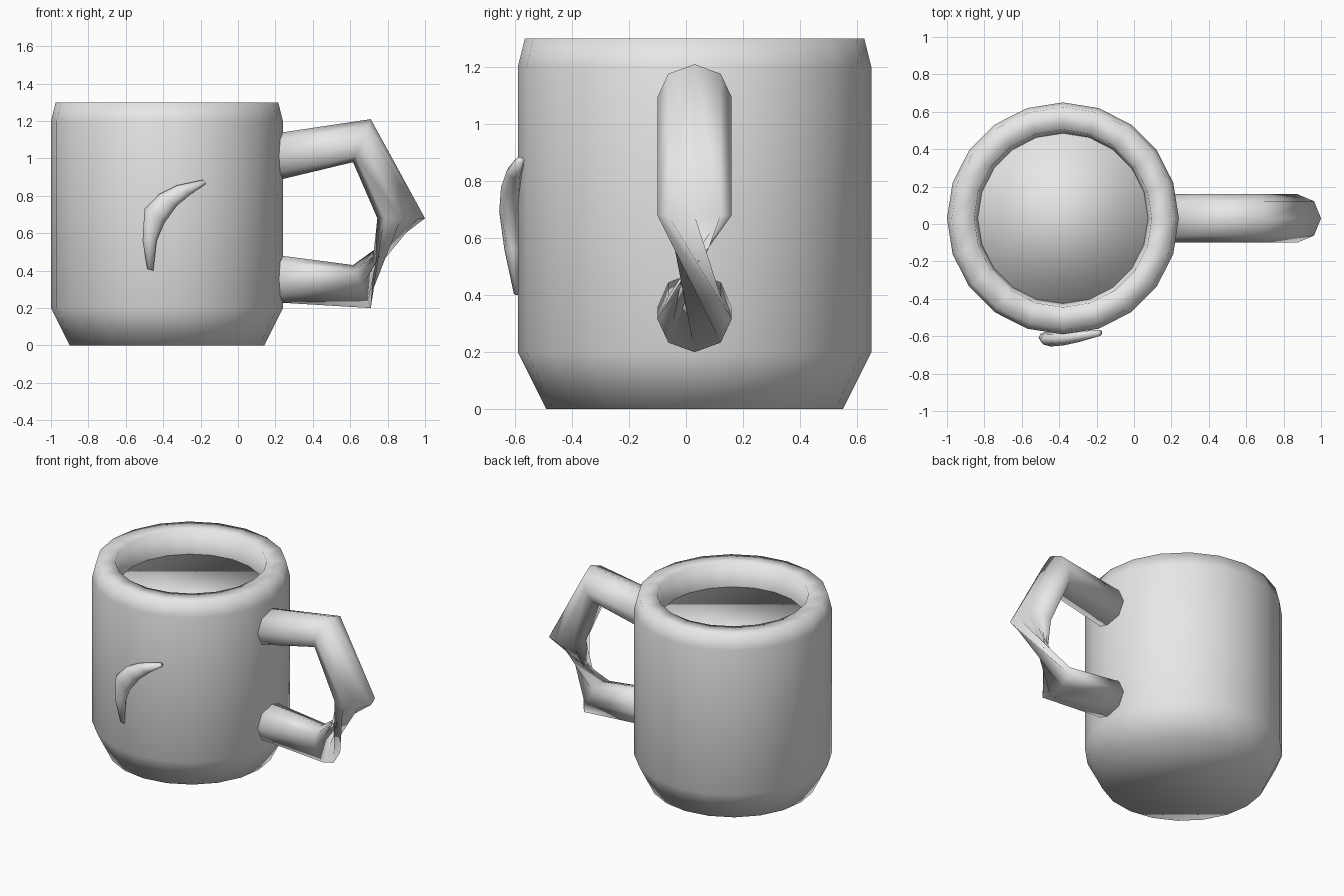
import bpy
import math
from mathutils import Vector

old = bpy.data.objects.get("Cube")
if old:
    bpy.data.objects.remove(old, do_unlink=True)

# Single ceramic colour
grey = bpy.data.materials.new("plain_grey")
grey.use_nodes = True
colour = (0.8, 0.8, 0.8, 1)
grey.diffuse_color = colour
for node in grey.node_tree.nodes:
    if node.type == 'BSDF_PRINCIPLED':
        node.inputs["Base Color"].default_value = colour

CX, CY = -0.38, 0.03   # mug axis


def ring(centre, u, w, sides, turn=0.0):
    """Ellipse of points spanned by half-axes u and w."""
    pts = []
    for i in range(sides):
        a = 2 * math.pi * i / sides + turn
        pts.append(centre + u * math.cos(a) + w * math.sin(a))
    return pts


def loft(name, rings):
    """Skin a list of equal rings, cap both ends, shade smooth."""
    n = len(rings[0])
    verts = [p for r in rings for p in r]
    faces = []
    for j in range(len(rings) - 1):
        a, b = j * n, (j + 1) * n
        for i in range(n):
            k = (i + 1) % n
            faces.append((a + i, b + i, b + k, a + k))
    faces.append(tuple(range(n)))
    last = (len(rings) - 1) * n
    faces.append(tuple(last + i for i in reversed(range(n))))
    mesh = bpy.data.meshes.new(name)
    mesh.from_pydata(verts, [], faces)
    mesh.materials.append(grey)
    for f in mesh.polygons:
        f.use_smooth = True
    mesh.update()
    obj = bpy.data.objects.new(name, mesh)
    bpy.context.collection.objects.link(obj)
    return obj


def turned(name, profile, sides=20):
    """Lathe (radius, height) points around the mug axis."""
    return loft(name, [ring(Vector((CX, CY, z)), Vector((r, 0, 0)),
                            Vector((0, -r, 0)), sides) for r, z in profile])


# Mug body: tapered foot, straight wall, thick rim, hollow inside
turned("mug_body", [(0.52, 0), (0.62, 0.2), (0.62, 1.2), (0.595, 1.3),
                    (0.475, 1.3), (0.455, 1.14), (0.45, 0.12)])

# Drink surface just below the rim
turned("drink", [(0.456, 1.06), (0.456, 1.14)])

# Handle: octagonal tube, (outer x, z), (inner x, z), half turn at the lower bend
handle = [((0.21, 1.135), (0.21, 0.883), 0),
          ((0.71, 1.21), (0.615, 0.98), 0),
          ((1.0, 0.68), (0.745, 0.68), 0),
          ((0.71, 0.2), (0.615, 0.43), math.pi),
          ((0.21, 0.23), (0.21, 0.483), math.pi)]
rings = []
for (ox, oz), (ix, iz), turn in handle:
    outer, inner = Vector((ox, CY, oz)), Vector((ix, CY, iz))
    rings.append(ring((outer + inner) / 2, (outer - inner) / 2,
                      Vector((0, 0.13, 0)), 8, turn))
loft("handle", rings)

# Raised crescent on the front: outer and inner edge, centre y, half depth
crescent = [((-0.485, 0.41), (-0.453, 0.40), -0.592, 0.012),
            ((-0.51, 0.56), (-0.435, 0.56), -0.607, 0.03),
            ((-0.50, 0.73), (-0.395, 0.655), -0.617, 0.038),
            ((-0.42, 0.81), (-0.33, 0.745), -0.613, 0.036),
            ((-0.33, 0.855), (-0.25, 0.81), -0.602, 0.028),
            ((-0.19, 0.885), (-0.17, 0.865), -0.582, 0.016)]
rings = []
for (ox, oz), (ix, iz), y, depth in crescent:
    outer, inner = Vector((ox, y, oz)), Vector((ix, y, iz))
    rings.append(ring((outer + inner) / 2, (outer - inner) / 2,
                      Vector((0, depth, 0)), 8))
loft("front_crescent", rings)
